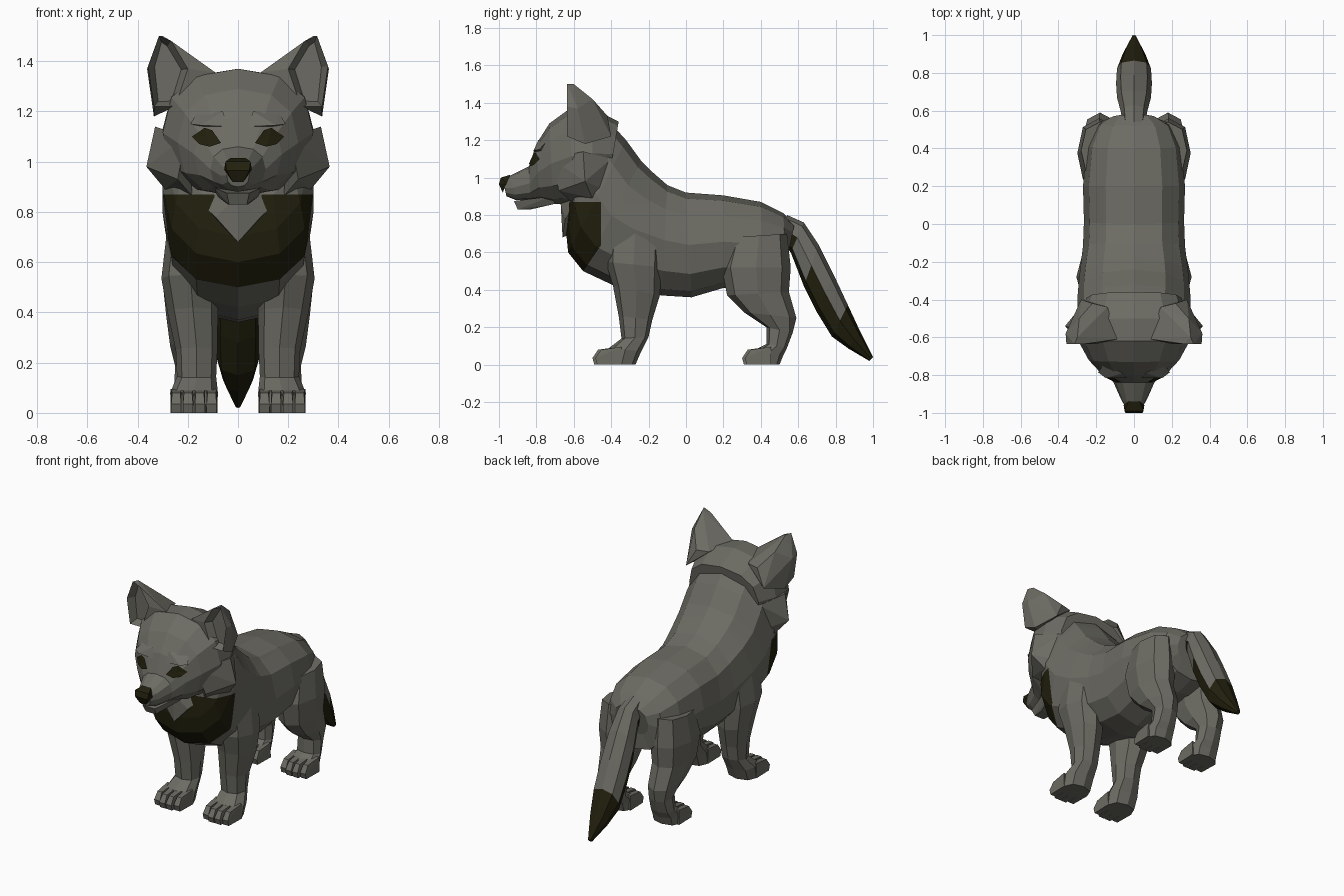
import bpy, bmesh
from math import sin, cos, pi, copysign
from mathutils import Vector
from mathutils.bvhtree import BVHTree

if "Cube" in bpy.data.objects:
    bpy.data.objects.remove(bpy.data.objects["Cube"])


def material(name, colour):
    mat = bpy.data.materials.new(name)
    mat.use_nodes = True
    mat.diffuse_color = (*colour, 1)
    mat.node_tree.nodes["Principled BSDF"].inputs["Base Color"].default_value = (*colour, 1)
    return mat


GREY = material("grey fur", (.15, .147, .125))
DARK = material("dark fur", (.016, .014, .004))


def finish(name, bm, mats, mirror=False):
    """Turn a bmesh into a flat shaded object, optionally mirrored in x."""
    bmesh.ops.recalc_face_normals(bm, faces=bm.faces[:])
    mesh = bpy.data.meshes.new(name)
    bm.to_mesh(mesh)
    bm.free()
    for mat in mats:
        mesh.materials.append(mat)
    obj = bpy.data.objects.new(name, mesh)
    bpy.context.collection.objects.link(obj)
    if mirror:
        obj.modifiers.new("mirror", "MIRROR").use_mirror_merge = False
    return obj


def squared(value, power):
    return copysign(abs(value) ** power, value)


def loft(rings, sides, power=.85):
    """Skin rings given as first point (y, z), second point (y, z), half width, x centre."""
    bm = bmesh.new()
    loops = []
    for ya, za, yb, zb, width, *centre in rings:
        x = centre[0] if centre else 0
        mid = Vector((x, (ya + yb) / 2, (za + zb) / 2))
        half = Vector((0, (ya - yb) / 2, (za - zb) / 2))
        side = Vector((width, 0, 0))
        angles = [2 * pi * i / sides for i in range(sides)]
        loops.append([bm.verts.new(mid + side * squared(cos(a), power) + half * squared(sin(a), power))
                      for a in angles])
    for one, two in zip(loops, loops[1:]):
        for i in range(sides):
            j = (i + 1) % sides
            bm.faces.new((one[i], one[j], two[j], two[i]))
    bm.faces.new(loops[0])
    bm.faces.new(loops[-1])
    bmesh.ops.recalc_face_normals(bm, faces=bm.faces[:])
    return bm


def hull(points, both=False):
    """Convex solid around the points, with flat regions joined."""
    bm = bmesh.new()
    for x, y, z in points:
        bm.verts.new((x, y, z))
        if both and x:
            bm.verts.new((-x, y, z))
    result = bmesh.ops.convex_hull(bm, input=bm.verts[:])
    loose = [v for v in bm.verts if not v.link_faces]
    bmesh.ops.delete(bm, geom=loose, context="VERTS")
    bmesh.ops.dissolve_limit(bm, angle_limit=.02, verts=bm.verts[:], edges=bm.edges[:])
    bmesh.ops.recalc_face_normals(bm, faces=bm.faces[:])
    return bm


# Body and neck, with the dark chest bib cut in by planes
body = loft([
    (.58, .75, .54, .56, .12), (.52, .81, .54, .46, .20), (.40, .87, .42, .42, .25),
    (.2, .905, .2, .41, .27), (0, .92, .03, .36, .265), (-.1, .96, -.13, .37, .27),
    (-.18, 1.03, -.38, .42, .29), (-.24, 1.09, -.55, .5, .3), (-.32, 1.2, -.63, .6, .3),
    (-.42, 1.31, -.64, .7, .28), (-.5, 1.34, -.63, .84, .25)], 12)
planes = [(Vector((0, -.57, .47)), Vector((0, -.825, .565))),
          (Vector((0, -.455, 0)), Vector((0, -1, 0))),
          (Vector((0, 0, .87)), Vector((0, 0, -1)))]
for co, no in planes:
    bmesh.ops.bisect_plane(body, geom=body.verts[:] + body.edges[:] + body.faces[:],
                           plane_co=co, plane_no=no)
for face in body.faces:
    centre = face.calc_center_median()
    face.material_index = int(all((centre - co).dot(no) > 0 for co, no in planes))
finish("body", body, [GREY, DARK])

# Throat fur pointing down over the bib
finish("throat", hull([(.21, -.56, .9), (.09, -.645, .78), (0, -.67, .86),
                       (0, -.66, .68), (0, -.5, .75)], True), [GREY])

# Tail, dark below and at the tip
tail = loft([
    (.54, .8, .53, .64, .06), (.63, .76, .56, .6, .07), (.71, .64, .63, .42, .09),
    (.79, .48, .70, .28, .095), (.865, .32, .78, .15, .09), (.93, .18, .87, .085, .06),
    (1, .04, .98, .02, .012)], 8)
for face in tail.faces:
    centre = face.calc_center_median()
    face.material_index = int(face.normal.z < -.12 and face.normal.y < 0 or centre.y > .84)
finish("tail", tail, [GREY, DARK])

# Head
head = loft([
    (-.36, 1.3, -.42, .95, .25), (-.5, 1.37, -.5, .89, .30), (-.62, 1.37, -.6, .86, .30),
    (-.73, 1.29, -.71, .86, .24), (-.8, 1.18, -.78, .88, .175), (-.84, 1.06, -.83, .88, .11),
    (-.94, 1.01, -.91, .88, .07), (-.98, .99, -.96, .9, .045)], 12)
surface = BVHTree.FromBMesh(head)
finish("head", head, [GREY])
finish("lower_jaw", hull([(.045, -.92, .875), (.035, -.9, .83), (.04, -.83, .83),
                          (.1, -.72, .9), (.08, -.7, .86)], True), [GREY])
finish("nose", hull([(.05, -.99, 1), (.03, -.94, 1.015), (.055, -.96, .97), (.045, -1, .965),
                     (.022, -.98, .92)], True), [DARK])

# Cheek ruffs and brows
finish("cheeks", hull([(.365, -.54, .98), (.33, -.55, 1.14), (.21, -.72, 1.1), (.24, -.68, .93),
                       (.29, -.5, .89), (.18, -.6, .86), (.25, -.4, 1.1), (.25, -.42, .93)]),
       [GREY], True)
finish("brows", hull([(.04, -.815, 1.14), (.19, -.785, 1.15), (.15, -.815, 1.145), (.06, -.79, 1.2),
                      (.16, -.74, 1.2), (.1, -.75, 1.13)]), [GREY], True)

# Eyes laid onto the face
eyes = bmesh.new()
corners = [(.065, 1.075), (.11, 1.06), (.15, 1.07), (.18, 1.1), (.13, 1.135), (.1, 1.125)]


def on_face(x, z):
    hit = surface.ray_cast(Vector((x, -2, z)), Vector((0, 1, 0)))[0]
    return eyes.verts.new(hit + Vector((.003, -.009, 0)))


middle = on_face(.122, 1.097)
rim = [on_face(x, z) for x, z in corners]
for i, vert in enumerate(rim):
    eyes.faces.new((middle, vert, rim[(i + 1) % len(rim)]))
finish("eyes", eyes, [DARK], True)

# Ears with hollow fronts
opening = [(.2, 1.37), (.265, 1.48), (.315, 1.5), (.358, 1.38), (.335, 1.22), (.25, 1.22)]
ear = hull([(x, -.635, z) for x, z in opening] + [
    (.09, -.61, 1.355), (.3, -.6, 1.5), (.362, -.58, 1.37), (.335, -.54, 1.18), (.29, -.5, 1.42),
    (.14, -.44, 1.33), (.28, -.4, 1.22), (.22, -.42, 1.33)])
front = min(ear.faces, key=lambda f: f.normal.y)
bmesh.ops.inset_individual(ear, faces=[front], thickness=.026, depth=-.05)
finish("ears", ear, [GREY], True)

# Legs
finish("front_legs", loft([
    (-.42, .74, -.12, .76, .1, .18), (-.43, .55, -.13, .52, .115, .19),
    (-.39, .42, -.14, .37, .1, .18), (-.36, .26, -.18, .24, .083, .165),
    (-.345, .14, -.2, .15, .078, .165), (-.41, .09, -.24, .07, .095, .175),
    (-.42, 0, -.27, 0, .092, .175)], 8), [GREY], True)
finish("back_legs", loft([
    (.24, .68, .54, .7, .1, .18), (.19, .52, .56, .52, .115, .185),
    (.22, .37, .55, .39, .1, .185), (.31, .28, .59, .25, .09, .18),
    (.43, .2, .57, .17, .075, .175), (.43, .11, .54, .09, .08, .175),
    (.37, .08, .52, .05, .09, .175), (.38, 0, .5, 0, .088, .175)], 8), [GREY], True)


# Four toes on every paw
def toes(name, tip):
    for i in range(4):
        x = .105 + .047 * i
        start = tip + (.015 if i in (0, 3) else 0)
        points = []
        for side in (-1, 1):
            points += [(x + side * w, start + y, z) for w, y, z in
                       ((.023, .14, 0), (.02, .01, 0), (.02, 0, .035), (.016, .03, .08), (.022, .14, .095))]
        finish(f"{name}_{i + 1}", hull(points), [GREY], True)


toes("front_toe", -.5)
toes("back_toe", .3)
